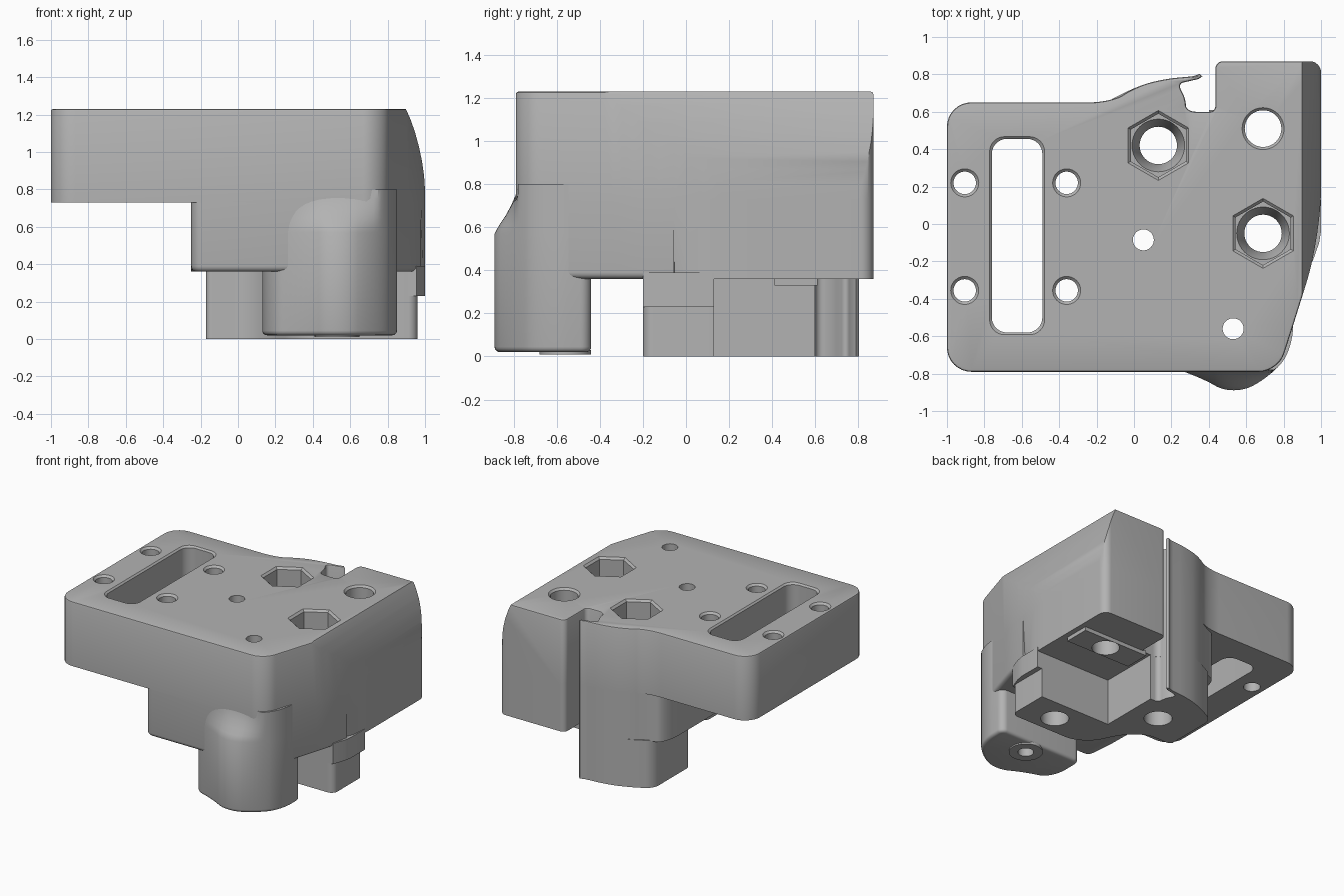
import bpy, bmesh, math
from mathutils import Vector

if "Cube" in bpy.data.objects:
    bpy.data.objects.remove(bpy.data.objects["Cube"])

grey = bpy.data.materials.new("plain grey")
grey.use_nodes = True
grey.diffuse_color = (0.45, 0.45, 0.45, 1)
grey.node_tree.nodes["Principled BSDF"].inputs["Base Color"].default_value = (0.45, 0.45, 0.45, 1)


def rounded(corners, steps=8):
    """Outline from (x, y, radius) corners, each softened by a curve."""
    out, n = [], len(corners)
    for i, (x, y, r) in enumerate(corners):
        p = Vector((x, y))
        if r == 0:
            out.append(p)
            continue
        ends = []
        for q in (corners[i - 1], corners[(i + 1) % n]):
            d = Vector(q[:2]) - p
            ends.append(p + d.normalized() * min(r, 0.48 * d.length))
        for k in range(steps + 1):
            t = k / steps
            # conic blend, close to a circular arc
            w = (1 - t) ** 2, 1.414 * t * (1 - t), t * t
            out.append((ends[0] * w[0] + p * w[1] + ends[1] * w[2]) / sum(w))
    return out


def loft(name, rings):
    """Closed solid through matching rings of 3D points."""
    bm = bmesh.new()
    loops = [[bm.verts.new(p) for p in ring] for ring in rings]
    n = len(loops[0])
    for a, b in zip(loops, loops[1:]):
        for i in range(n):
            j = (i + 1) % n
            bm.faces.new((a[i], a[j], b[j], b[i]))
    bm.faces.new(loops[0][::-1])
    bm.faces.new(loops[-1])
    bmesh.ops.recalc_face_normals(bm, faces=bm.faces)
    mesh = bpy.data.meshes.new(name)
    bm.to_mesh(mesh)
    bm.free()
    obj = bpy.data.objects.new(name, mesh)
    bpy.context.collection.objects.link(obj)
    mesh.materials.append(grey)
    return obj


def prism(name, outline, z0, z1):
    return loft(name, [[(p[0], p[1], z) for p in outline] for z in (z0, z1)])


def soften(obj, z, width, segments, rule=lambda v: True):
    """Bevel the rim edges lying at height z."""
    bm = bmesh.new()
    bm.from_mesh(obj.data)
    rim = [e for e in bm.edges if all(abs(v.co.z - z) < 1e-4 and rule(v.co) for v in e.verts)]
    bmesh.ops.bevel(bm, geom=rim, offset=width, segments=segments, profile=0.5, affect='EDGES')
    bm.to_mesh(obj.data)
    bm.free()


def lathe(name, x, y, profile, sides=40):
    turn = [2 * math.pi * k / sides + math.pi / 2 for k in range(sides)]
    return loft(name, [[(x + r * math.cos(a), y + r * math.sin(a), z) for a in turn]
                       for r, z in profile])


def rect(x0, x1, y0, y1, r=0):
    return rounded([(x0, y0, r), (x1, y0, r), (x1, y1, r), (x0, y1, r)])


# Shared outline pieces: right side with the slit, and the thin curved lip
right_side = [(.77, -.79, .1), (.84, -.58, .25), (1, -.06, .25), (1, .87, .06),
              (.435, .87, .04), (.435, .6, .03)]
lip = [(.28, .6, .05), (.275, .67, .03), (.235, .75, .03), (.345, .775, 0), (.365, .79, 0),
       (.35, .803, 0), (.32, .79, .02), (.15, .775, .1), (0, .73, .12)]
TOP, STEP, BELLY = 1.23, .73, .36

# Wide top plate
plate = prism("top_plate", rounded([(-1, -.79, .13)] + right_side + lip +
              [(-.12, .65, .12), (-1, .65, .13)]), STEP, TOP)
soften(plate, TOP, .012, 2)

# Deeper body under the right part of the plate
body = prism("lower_body", rounded([(-.25, -.79, .06)] + right_side + lip +
             [(-.12, .65, .1), (-.25, .6, .15)]), BELLY, STEP + .01)
soften(body, BELLY, .03, 4, lambda v: v.y < 0)

# Front leg, its bulge fading into the front wall
leg_shape = rounded([(.13, -.44, .05), (.13, -.75, .2), (.34, -.81, .15), (.53, -.92, .25),
                     (.74, -.81, .15), (.85, -.66, .15), (.85, -.44, .05)])
fade = [(.02, 1), (.57, 1), (.61, .8), (.65, .55), (.7, .3), (.75, .1), (.8, 0)]
leg = loft("front_leg", [[(p.x, p.y if p.y > -.78 else -.78 + (p.y + .78) * f, z)
                          for p in leg_shape] for z, f in fade])
soften(leg, .02, .025, 4)
leg_ring = lathe("leg_ring", .53, -.56, [(.12, .01), (.12, .03)])

# Angled rear foot that wraps round an open corner
foot = prism("rear_foot", rounded([(.32, -.2, .15), (.96, -.2, .05), (.96, .13, 0), (.35, .13, 0),
             (.35, .6, 0)] + lip + [(-.17, .64, .06), (-.17, .2, .03), (.12, .2, .2)]), 0, BELLY + .01)
skirt = prism("side_skirt", [(.9, -.2), (.955, -.2), (.99, -.1), (1, -.04), (1, .13), (.9, .13)],
              .23, BELLY + .03)
pad = prism("hole_pad", rect(.4, .96, .41, .61), .33, BELLY + .01)

# Cutters: plain holes with a chamfered mouth
cutters = []
holes = [(x, y, .06, .015) for x in (-.905, -.36) for y in (.22, -.355)]
holes += [(.69, .51, .098, .014), (.05, -.085, .056, 0), (.53, -.56, .056, 0)]
for x, y, r, c in holes:
    cutters.append(lathe("cutter", x, y, [(r, -.1), (r, TOP - .015), (r + c, TOP), (r + c, 1.4)]))

# Hexagonal pockets funnelling into bolt holes
for x, y in ((.13, .42), (.69, -.05)):
    cutters.append(lathe("cutter", x, y, [(.17, .65), (.17, TOP - .015), (.187, TOP), (.187, 1.4)], 6))
    cutters.append(lathe("cutter", x, y, [(.1, -.1), (.1, .55), (.145, .66), (.145, .7)]))

# Long rounded window
cutters.append(prism("cutter", rect(-.76, -.49, -.58, .455, .08), .5, 1.4))
cutters.append(loft("cutter", [[(p.x, p.y, z) for p in rect(-.76 - d, -.49 + d, -.58 - d, .455 + d, .08)]
                               for d, z in ((0, TOP - .012), (.012, TOP), (.012, 1.4))]))

# Curved shoulder along the right edge
shoulder = [(.895, 1.3), (.895, 1.235), (.92, 1.18), (.945, 1.11), (.967, 1.03), (.984, .95),
            (.995, .87), (1.001, .78), (1.2, .78), (1.2, 1.3)]
cutters.append(loft("cutter", [[(x, y, z) for x, z in shoulder] for y in (-1, 1)]))

# Carve every part with the cutters, then shade
parts = [plate, body, leg, leg_ring, foot, skirt, pad]
for c in cutters:
    c.hide_render = True
for part in parts:
    for c in cutters:
        mod = part.modifiers.new("carve", 'BOOLEAN')
        mod.operation, mod.solver, mod.object = 'DIFFERENCE', 'EXACT', c
bpy.context.view_layer.update()
graph = bpy.context.evaluated_depsgraph_get()
carved = [bpy.data.meshes.new_from_object(p.evaluated_get(graph)) for p in parts]
for part, mesh in zip(parts, carved):
    part.modifiers.clear()
    part.data = mesh
for c in cutters:
    bpy.data.objects.remove(c)
bpy.ops.object.select_all(action='DESELECT')
for part in parts:
    part.select_set(True)
bpy.context.view_layer.objects.active = plate
bpy.ops.object.shade_smooth_by_angle(angle=math.radians(30))
